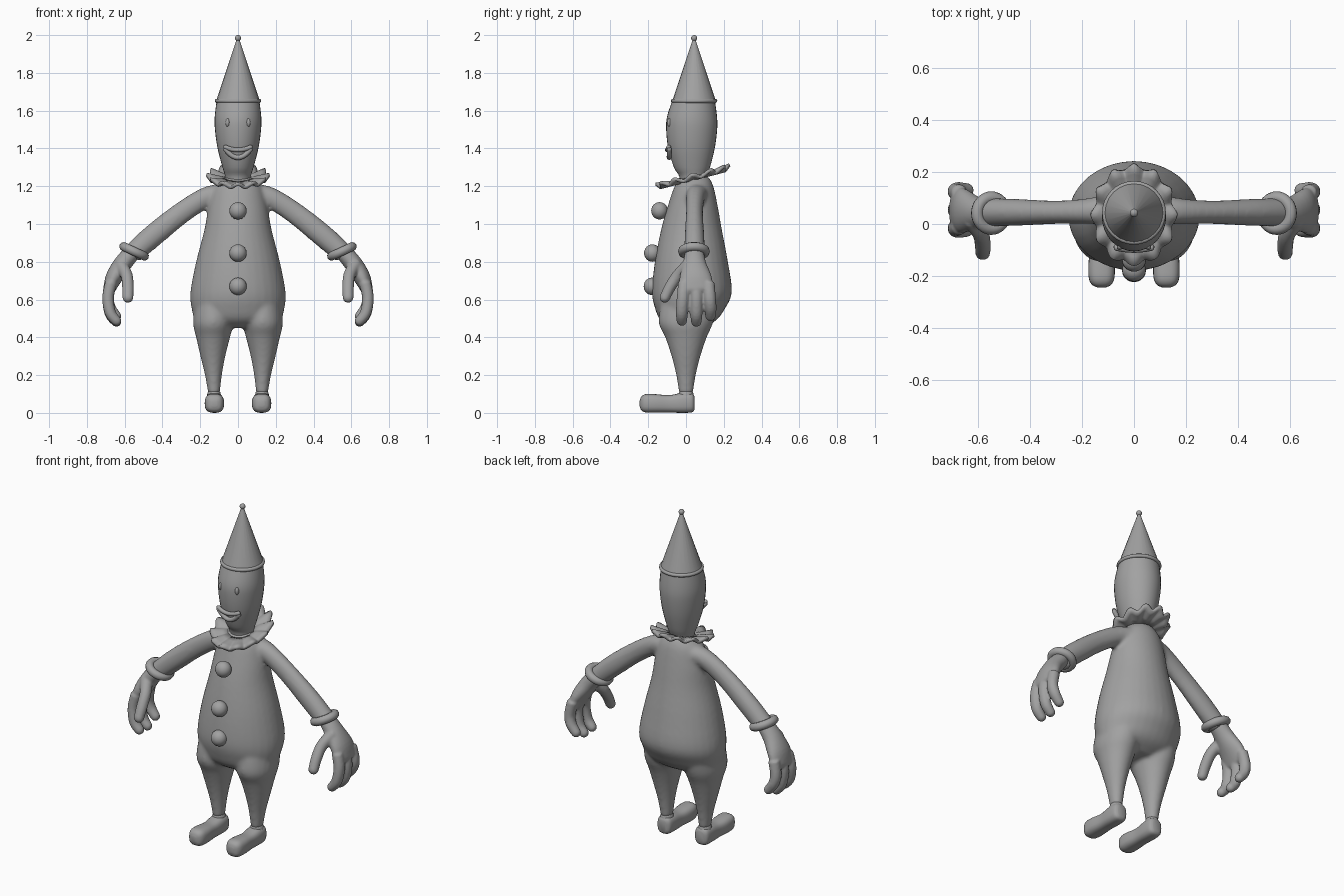
import bpy, bmesh, math
from mathutils import Vector, Matrix

if "Cube" in bpy.data.objects:
    bpy.data.objects.remove(bpy.data.objects["Cube"])

grey = bpy.data.materials.new("plain_grey")
grey.diffuse_color = (0.36, 0.36, 0.36, 1)
grey.use_nodes = True
grey.node_tree.nodes["Principled BSDF"].inputs["Base Color"].default_value = grey.diffuse_color


def finish(name, bm, angle=None):
    bmesh.ops.recalc_face_normals(bm, faces=bm.faces)
    me = bpy.data.meshes.new(name)
    bm.to_mesh(me)
    bm.free()
    me.materials.append(grey)
    ob = bpy.data.objects.new(name, me)
    bpy.context.collection.objects.link(ob)
    me.polygons.foreach_set("use_smooth", [True] * len(me.polygons))
    if angle:
        bpy.ops.object.select_all(action='DESELECT')
        ob.select_set(True)
        bpy.context.view_layer.objects.active = ob
        bpy.ops.object.shade_smooth_by_angle(angle=math.radians(angle))
    return ob


def spline(pts, steps=4):
    """Catmull-Rom resampling of points of any length."""
    out = []
    for i in range(len(pts) - 1):
        quad = [pts[max(i - 1, 0)], pts[i], pts[i + 1], pts[min(i + 2, len(pts) - 1)]]
        for k in range(steps):
            t = k / steps
            out.append([0.5 * (2 * b + (c - a) * t + (2 * a - 5 * b + 4 * c - d) * t * t
                               + (3 * b - a - 3 * c + d) * t ** 3) for a, b, c, d in zip(*quad)])
    return out + [list(pts[-1])]


def sweep(bm, pts, side=(0, 1, 0), axis=None, n=24, ends="", power=1.0):
    """Skin elliptical rings (x, y, z, radius along side, other radius)."""
    pts = spline(pts)
    rings = []
    for i, p in enumerate(pts):
        a, b = pts[max(i - 1, 0)], pts[min(i + 1, len(pts) - 1)]
        t = Vector(axis) if axis else (Vector(b[:3]) - Vector(a[:3])).normalized()
        rings.append((Vector(p[:3]), t, p[3], p[4]))

    def dome(ring, sign):
        c, t, ra, rb = ring
        r = min(ra, rb)
        return [(c + t * sign * r * math.sin(a), t, ra * math.cos(a), rb * math.cos(a))
                for a in (0.4, 0.8, 1.2, 1.5)]
    if "s" in ends:
        rings = dome(rings[0], -1)[::-1] + rings
    if "e" in ends:
        rings += dome(rings[-1], 1)
    loops = []
    for c, t, ra, rb in rings:
        u = (Vector(side) - t * t.dot(Vector(side))).normalized()
        v = t.cross(u)
        loop = []
        for k in range(n):
            ca, sa = math.cos(2 * math.pi * k / n), math.sin(2 * math.pi * k / n)
            ca, sa = math.copysign(abs(ca) ** power, ca), math.copysign(abs(sa) ** power, sa)
            loop.append(bm.verts.new(c + u * ra * ca + v * rb * sa))
        loops.append(loop)
    for l0, l1 in zip(loops, loops[1:]):
        for k in range(n):
            j = (k + 1) % n
            bm.faces.new((l0[k], l0[j], l1[j], l1[k]))
    bm.faces.new(loops[0])
    bm.faces.new(loops[-1])


def fuse(ob, voxel, smooth):
    m = ob.modifiers.new("fuse", 'REMESH')
    m.mode, m.voxel_size, m.use_smooth_shade = 'VOXEL', voxel, True
    m = ob.modifiers.new("soften", 'SMOOTH')
    m.factor, m.iterations = 0.5, smooth


def mirror(ob):
    ob.modifiers.new("mirror", 'MIRROR')


def ring(name, centre, major, minor, axis=(0, 0, 1), n=32, m=10):
    bm = bmesh.new()
    rot = Vector((0, 0, 1)).rotation_difference(Vector(axis)).to_matrix()
    vs = []
    for i in range(n):
        a = 2 * math.pi * i / n
        for j in range(m):
            b = 2 * math.pi * j / m
            r = major + minor * math.cos(b)
            vs.append(bm.verts.new(Vector(centre) + rot @ Vector(
                (r * math.cos(a), r * math.sin(a), minor * math.sin(b)))))
    for i in range(n):
        for j in range(m):
            i2, j2 = (i + 1) % n, (j + 1) % m
            bm.faces.new((vs[i * m + j], vs[i2 * m + j], vs[i2 * m + j2], vs[i * m + j2]))
    return finish(name, bm)


def ball(name, centre, size):
    bm = bmesh.new()
    mat = Matrix.Translation(centre) @ Matrix.Diagonal((*size, 1))
    bmesh.ops.create_uvsphere(bm, u_segments=20, v_segments=12, radius=1, matrix=mat)
    return finish(name, bm)


def stack(bm, rows, **kw):
    """Horizontal rings from rows of (z, half width, front y, back y)."""
    sweep(bm, [(0, (f + b) / 2, z, w, (b - f) / 2) for z, w, f, b in rows],
          side=(1, 0, 0), axis=(0, 0, 1), n=32, **kw)


# Suit: torso, legs and sleeves fused into one skin
bm = bmesh.new()
stack(bm, [(1.25, .07, -.02, .12), (1.2, .125, -.06, .145), (1.1, .155, -.095, .167),
           (.97, .178, -.132, .19), (.8, .222, -.165, .222), (.64, .252, -.18, .243),
           (.55, .245, -.163, .205), (.49, .22, -.135, .16), (.45, .12, -.08, .09)])
for s in (-1, 1):
    sweep(bm, [(s * .125, .02, .6, .10, .15), (s * .131, 0, .48, .107, .145),
               (s * .132, 0, .4, .09, .11), (s * .133, 0, .3, .066, .077),
               (s * .13, 0, .2, .045, .052), (s * .127, 0, .1, .031, .037)],
          side=(1, 0, 0), axis=(0, 0, 1))
    sweep(bm, [(s * .08, .06, 1.165, .06, .05), (s * .17, .05, 1.14, .05, .055),
               (s * .3, .045, 1.058, .045, .057), (s * .45, .045, .938, .052, .06),
               (s * .56, .045, .84, .055, .055)])
fuse(finish("suit", bm), .011, 6)

# Gloves: palm, three fingers and thumb
bm = bmesh.new()
sweep(bm, [(.56, .045, .85, .05, .045), (.61, .045, .79, .062, .048),
           (.655, .05, .72, .085, .045), (.68, .055, .66, .09, .034)], ends="e")
for y0, y1, dz in ((-.01, -.022, 0), (.055, .055, -.005), (.12, .13, .025)):
    sweep(bm, [(.672, y0, .69, .032, .032), (.688, (y0 + y1) / 2, .61, .033, .031),
               (.676, y1, .53 + dz, .032, .03), (.644, y1, .487 + dz, .028, .027)],
          n=16, ends="e")
sweep(bm, [(.625, .02, .79, .035, .035), (.59, -.04, .73, .032, .032),
           (.583, -.085, .665, .031, .03), (.583, -.112, .61, .029, .028)],
      side=(1, 0, 0), n=16, ends="e")
glove = finish("gloves", bm)
fuse(glove, .007, 4)
mirror(glove)

# Glove cuffs
mirror(ring("cuffs", (.55, .042, .855), .06, .024, axis=(.42, 0, -.9)))

# Shoes: rounded box sections running from heel to toe
bm = bmesh.new()
sweep(bm, [(.125, .045, .052, .025, .035), (.125, .03, .054, .043, .051),
           (.125, -.02, .053, .047, .053), (.125, -.09, .048, .045, .046),
           (.125, -.16, .05, .051, .049), (.125, -.21, .051, .049, .049),
           (.125, -.235, .05, .036, .038), (.125, -.245, .05, .015, .016)],
      side=(1, 0, 0), axis=(0, -1, 0), power=.72)
sweep(bm, [(.127, 0, .05, .04, .042), (.127, 0, .1, .036, .04), (.127, 0, .118, .028, .032)],
      side=(1, 0, 0), axis=(0, 0, 1), n=16)
mirror(finish("shoes", bm, 50))

# Head and neck
bm = bmesh.new()
stack(bm, [(1.18, .065, -.03, .105), (1.25, .068, -.035, .108), (1.3, .082, -.064, .127),
           (1.4, .108, -.094, .152), (1.5, .122, -.105, .165), (1.57, .123, -.1, .164),
           (1.66, .112, -.07, .152)])
finish("head", bm, 50)

# Buttons down the front
for i, (y, z) in enumerate(((-.14, 1.07), (-.178, .846), (-.18, .67))):
    ball(f"button_{i + 1}", (0, y, z), (.046, .044, .046))

# Eyes: thin raised ovals
mirror(ball("eyes", (.055, -.088, 1.537), (.011, .012, .022)))

# Grinning mouth: lip tube around a curved slot, bent round the face
bm = bmesh.new()
xs = [-.066 + .132 * i / 10 for i in range(11)]


def on_face(x, z):
    return (x, -.101 + 2.6 * x * x + .25 * (1.4 - z), z)


upper = [on_face(x, 1.392 + 3.5 * x * x) for x in xs]
lower = [on_face(x, 1.352 + 10 * x * x) for x in xs]
for path, r in ((upper, .012), (lower, .013)):
    sweep(bm, [(*p, r, r) for p in path], side=(0, 0, 1), n=12, ends="se")
finish("mouth", bm)

# Ruffled collar, tilted up towards the back
bm = bmesh.new()
N, WAVES = 96, 12
loops = []
for f in (0, .35, .7, 1):
    loop = []
    for k in range(N):
        a = 2 * math.pi * k / N
        w = math.cos(WAVES * a) * f
        x = math.cos(a) * (.07 + .088 * f + .009 * w)
        y = math.sin(a) * (.075 + .112 * f + .009 * w)
        loop.append(bm.verts.new((x, y + .035, 1.238 + .26 * y + .012 * w + .012 * f)))
    loops.append(loop)
for l0, l1 in zip(loops, loops[1:]):
    for k in range(N):
        j = (k + 1) % N
        bm.faces.new((l0[k], l0[j], l1[j], l1[k]))
collar = finish("collar", bm, 50)
m = collar.modifiers.new("thickness", 'SOLIDIFY')
m.thickness, m.offset = .018, 0

# Pointed hat, rolled brim and tip ball
bm = bmesh.new()
bmesh.ops.create_cone(bm, cap_ends=True, segments=24, radius1=.116, radius2=.006, depth=.33,
                      matrix=Matrix.Translation((0, .043, 1.815)))
finish("hat", bm, 40)
ring("hat_brim", (0, .043, 1.652), .112, .011)
ball("hat_tip", (0, .043, 1.984), (.016, .016, .016))
